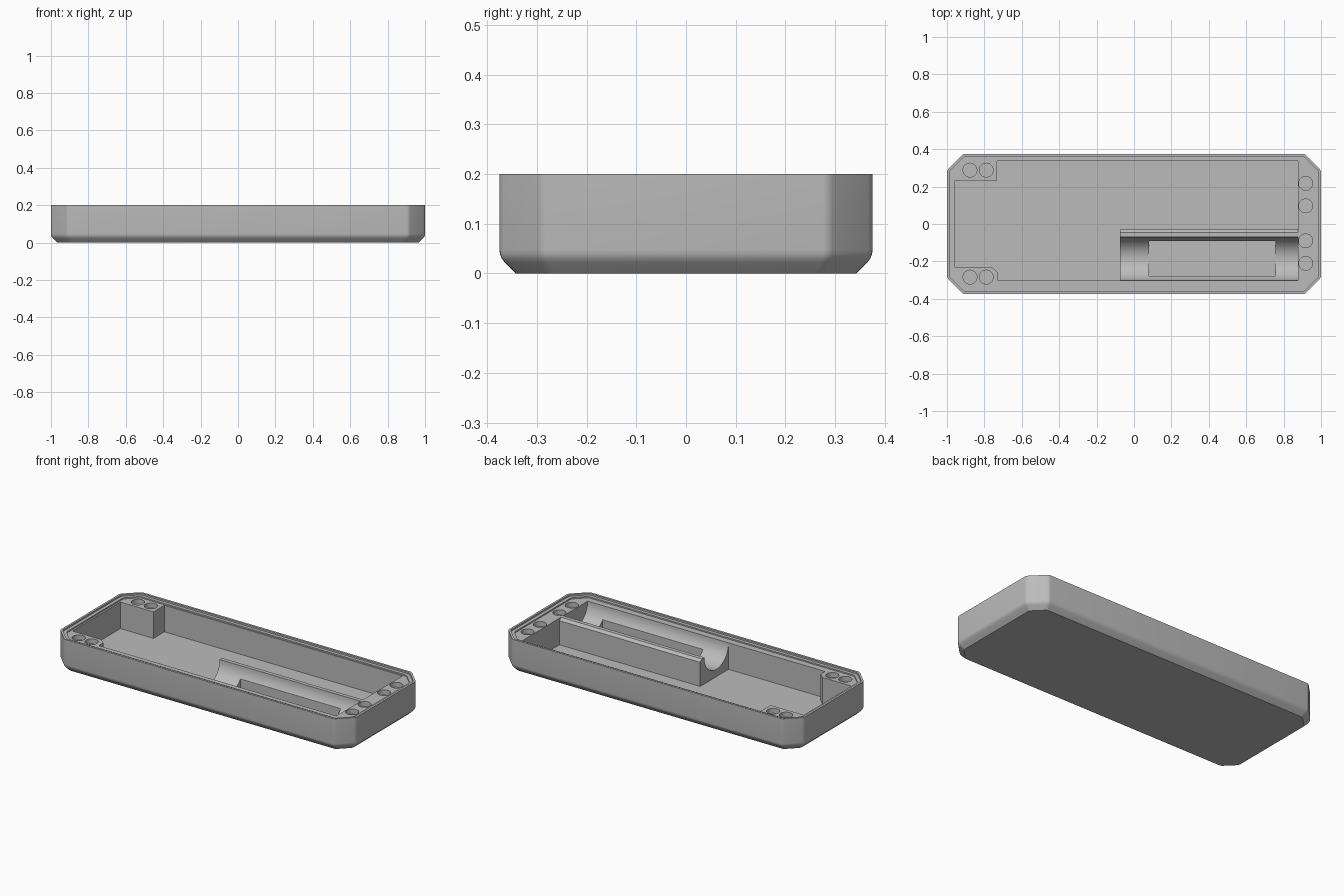
import bpy, bmesh, math
from mathutils import Vector

if "Cube" in bpy.data.objects:
    bpy.data.objects.remove(bpy.data.objects["Cube"])

grey = bpy.data.materials.new("light grey plastic")
grey.diffuse_color = (0.5, 0.5, 0.5, 1)
grey.use_nodes = True
grey.node_tree.nodes["Principled BSDF"].inputs["Base Color"].default_value = grey.diffuse_color


def make_object(name, bm):
    bmesh.ops.recalc_face_normals(bm, faces=bm.faces)
    mesh = bpy.data.meshes.new(name)
    bm.to_mesh(mesh)
    bm.free()
    mesh.materials.append(grey)
    obj = bpy.data.objects.new(name, mesh)
    bpy.context.collection.objects.link(obj)
    return obj


def stack(name, loops):
    """Skin a list of matching point loops and cap both ends."""
    bm = bmesh.new()
    rings = [[bm.verts.new(p) for p in loop] for loop in loops]
    n = len(rings[0])
    for a, b in zip(rings, rings[1:]):
        for i in range(n):
            j = (i + 1) % n
            bm.faces.new((a[i], a[j], b[j], b[i]))
    bm.faces.new(rings[0])
    bm.faces.new(rings[-1])
    return make_object(name, bm)


def prism_z(name, pts, z0, z1):
    return stack(name, [[(x, y, z) for x, y in pts] for z in (z0, z1)])


def prism_x(name, pts, x0, x1):
    return stack(name, [[(x, y, z) for y, z in pts] for x in (x0, x1)])


def outline(inset, z):
    """Chamfered rectangle with softly rounded corners, shrunk by inset."""
    w, h, c = 1 - inset, 0.375 - inset, 0.088 - 0.586 * inset
    quarter = [(w, h - c), (w - c, h)]
    corners = (quarter + [(-x, y) for x, y in quarter[::-1]]
               + [(-x, -y) for x, y in quarter] + [(x, -y) for x, y in quarter[::-1]])
    corners = [Vector(p) for p in corners]
    pts = []
    for i, p in enumerate(corners):
        a = p + (corners[i - 1] - p).normalized() * 0.012
        b = p + (corners[(i + 1) % 8] - p).normalized() * 0.012
        for t in (0, 0.33, 0.67, 1):
            q = a * (1 - t) ** 2 + p * 2 * t * (1 - t) + b * t * t
            pts.append((q.x, q.y, z))
    return pts


# Case body: chamfered base, straight wall and stepped lid seat at the rim
LEDGE = 0.182
profile = [(0.033, 0), (0.010, 0.023), (0.004, 0.031), (0.001, 0.039), (0, 0.047),
           (0, 0.2), (0.013, 0.2), (0.013, 0.19), (0.033, 0.19), (0.033, LEDGE)]
case = stack("case_tray", [outline(d, z) for d, z in profile])
cutters = []

# Main compartment, leaving corner posts, end block and the cradle block
cutters.append(prism_z("compartment_cutter", [
    (-0.957, -0.23), (-0.76, -0.23), (-0.728, -0.26), (-0.728, -0.303),
    (-0.075, -0.303), (-0.075, -0.03), (0.876, -0.03), (0.876, 0.337),
    (-0.733, 0.337), (-0.733, 0.232), (-0.957, 0.232)], 0.02, 0.4))

# Round trough in the cradle block
cy, r = -0.186, 0.117
arc = [(cy + r * math.cos(a), LEDGE + r * math.sin(a))
       for a in (math.pi + math.pi * i / 32 for i in range(33))]
cutters.append(prism_x("trough_cutter", arc + [(cy + r, 0.4), (cy - r, 0.4)], -0.12, 0.876))

# Flat-bottomed recess inside the trough
cutters.append(prism_z("recess_cutter", [
    (0.08, -0.278), (0.757, -0.278), (0.757, -0.091), (0.08, -0.091)], 0.06, 0.35))

# Small chamfer on the cradle's back edge
cutters.append(prism_x("cradle_edge_cutter", [
    (-0.045, LEDGE), (-0.029, LEDGE - 0.016), (-0.022, LEDGE - 0.016),
    (-0.022, LEDGE + 0.012), (-0.045, LEDGE + 0.012)], -0.12, 0.876))

# Round magnet sockets in the posts and end block
sockets = [(x, y) for x in (-0.877, -0.79) for y in (0.288, -0.284)]
sockets += [(0.918, y) for y in (0.217, 0.097, -0.09, -0.21)]
for x, y in sockets:
    circle = [(x + 0.037 * math.cos(i * math.tau / 32), y + 0.037 * math.sin(i * math.tau / 32))
              for i in range(32)]
    cutters.append(prism_z("socket_cutter", circle, LEDGE - 0.03, 0.3))

# Carve every cutter, then discard it
bpy.context.view_layer.objects.active = case
case.select_set(True)
for cutter in cutters:
    mod = case.modifiers.new("carve", 'BOOLEAN')
    mod.operation = 'DIFFERENCE'
    mod.solver = 'EXACT'
    mod.object = cutter
    bpy.ops.object.modifier_apply(modifier=mod.name)
    bpy.data.objects.remove(cutter, do_unlink=True)
bpy.ops.object.shade_smooth_by_angle(angle=math.radians(30))
